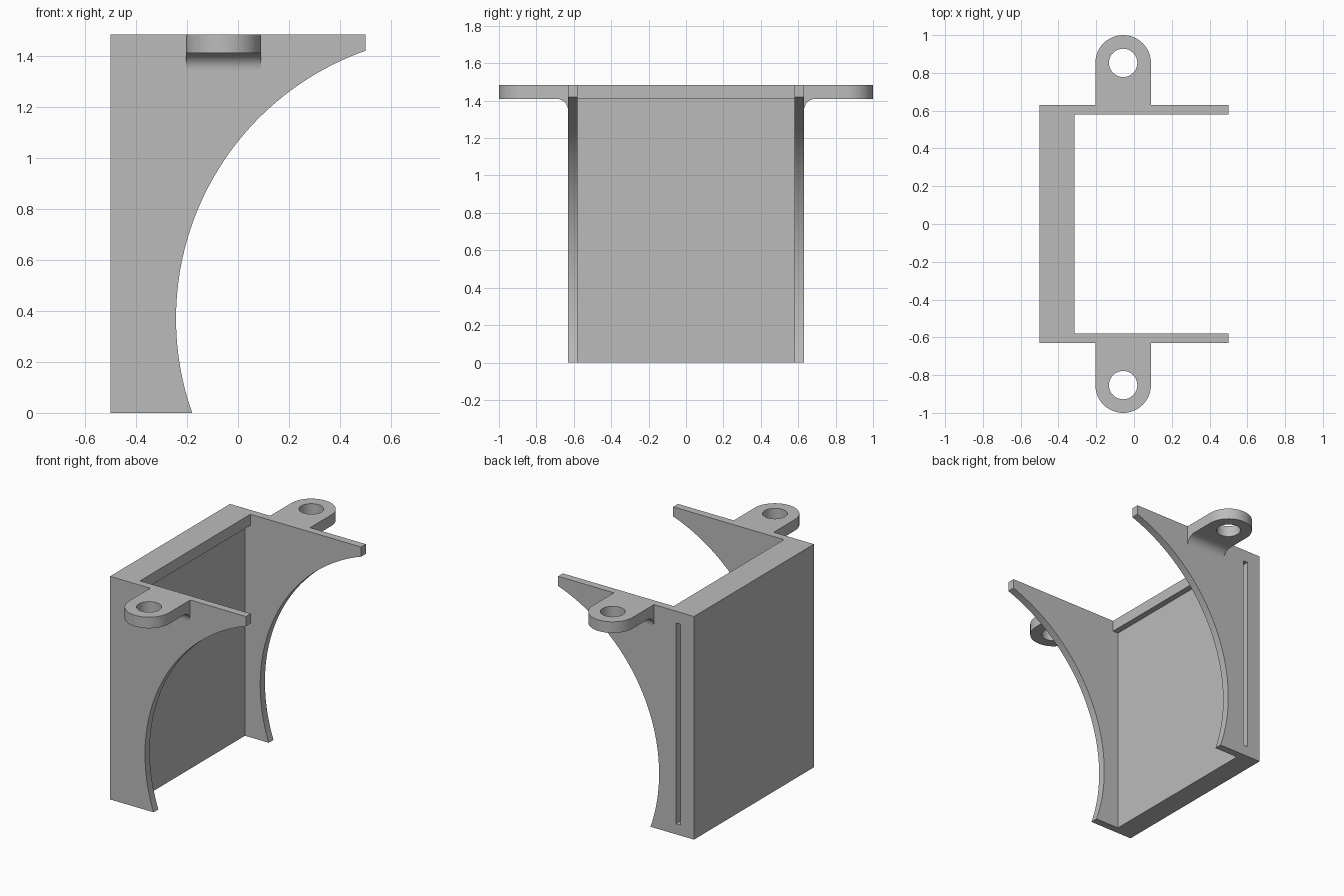
import bpy, bmesh, math
from mathutils import Vector

cube = bpy.data.objects.get("Cube")
if cube:
    bpy.data.objects.remove(cube, do_unlink=True)

grey = bpy.data.materials.new("plain grey")
grey.use_nodes = True
colour = (0.5, 0.5, 0.5, 1)
grey.diffuse_color = colour
grey.node_tree.nodes["Principled BSDF"].inputs["Base Color"].default_value = colour

TOP = 1.484            # overall height
LUG_Z = 1.41           # underside of lugs and lip
OUT, INN = 0.63, 0.58  # outer and inner faces of the side plates
BACK, WALL, LIP = -0.5, -0.355, -0.315


def arc(cx, cy, r, start, end, n):
    """Points along an arc, angles in radians."""
    angles = [start + (end - start) * i / n for i in range(n + 1)]
    return [(cx + r * math.cos(a), cy + r * math.sin(a)) for a in angles]


def prism(name, outline, axis, low, high):
    """Extrude a flat outline along the x, y or z axis."""
    place = {"x": lambda p, d: (d, p[0], p[1]),
             "y": lambda p, d: (p[0], d, p[1]),
             "z": lambda p, d: (p[0], p[1], d)}[axis]
    bm = bmesh.new()
    base = bm.faces.new([bm.verts.new(place(p, low)) for p in outline])
    grown = bmesh.ops.extrude_face_region(bm, geom=[base])["geom"]
    bmesh.ops.translate(bm, verts=[v for v in grown if isinstance(v, bmesh.types.BMVert)],
                        vec=Vector(place((0, 0), high - low)))
    bmesh.ops.recalc_face_normals(bm, faces=bm.faces)
    mesh = bpy.data.meshes.new(name)
    bm.to_mesh(mesh)
    bm.free()
    mesh.materials.append(grey)
    obj = bpy.data.objects.new(name, mesh)
    bpy.context.collection.objects.link(obj)
    return obj


def activate(obj):
    bpy.ops.object.select_all(action="DESELECT")
    obj.select_set(True)
    bpy.context.view_layer.objects.active = obj


def cut(obj, cutter):
    activate(obj)
    mod = obj.modifiers.new("cut", "BOOLEAN")
    mod.operation, mod.solver, mod.object = "DIFFERENCE", "EXACT", cutter
    bpy.ops.object.modifier_apply(modifier=mod.name)


def finish(obj):
    activate(obj)
    bpy.ops.object.shade_smooth_by_angle(angle=math.radians(30))


# Back wall with a lip along its top edge
back_wall = prism("back_wall", [(BACK, 0), (WALL, 0), (WALL, LUG_Z), (LIP, LUG_Z),
                                (LIP, TOP), (BACK, TOP)], "y", -INN, INN)

# Side plates with a large concave front edge
cx, cz, r = 0.87, 0.37, 1.113
low_angle = math.pi + math.asin(cz / r)
high_angle = math.acos((0.5 - cx) / r)
side_outline = [(BACK, TOP), (BACK, 0)] + arc(cx, cz, r, low_angle, high_angle, 64) + [(0.5, TOP)]
front_side = prism("front_side_plate", side_outline, "y", -OUT, -INN)
rear_side = prism("rear_side_plate", side_outline, "y", INN, OUT)

# Narrow slot entering from the rear side plate into the back wall
slot = prism("slot_cutter", [(-0.402, 0.07), (-0.367, 0.07), (-0.367, 1.405), (-0.402, 1.405)],
             "y", -0.55, 0.7)
cut(rear_side, slot)
cut(back_wall, slot)
bpy.data.objects.remove(slot, do_unlink=True)
for part in (back_wall, front_side, rear_side):
    finish(part)

# Mounting lugs with a hole and a fillet underneath
lx, ly, lr, fr = -0.0575, 0.853, 0.147, 0.065
for side, s in (("front", -1), ("rear", 1)):
    outline = [(lx + lr, s * OUT)] + arc(lx, s * ly, lr, 0, s * math.pi, 32) + [(lx - lr, s * OUT)]
    lug = prism(side + "_lug", outline, "z", LUG_Z, TOP)
    hole = prism("hole_cutter", arc(lx, s * ly, 0.075, 0, math.tau, 40)[:-1], "z", 1.3, 1.6)
    cut(lug, hole)
    bpy.data.objects.remove(hole, do_unlink=True)
    finish(lug)
    curve = arc(OUT + fr, LUG_Z - fr, fr, math.pi / 2, math.pi, 10)
    fillet = prism(side + "_lug_fillet", [(s * y, z) for y, z in [(OUT, LUG_Z)] + curve],
                   "x", lx - lr, lx + lr)
    finish(fillet)
